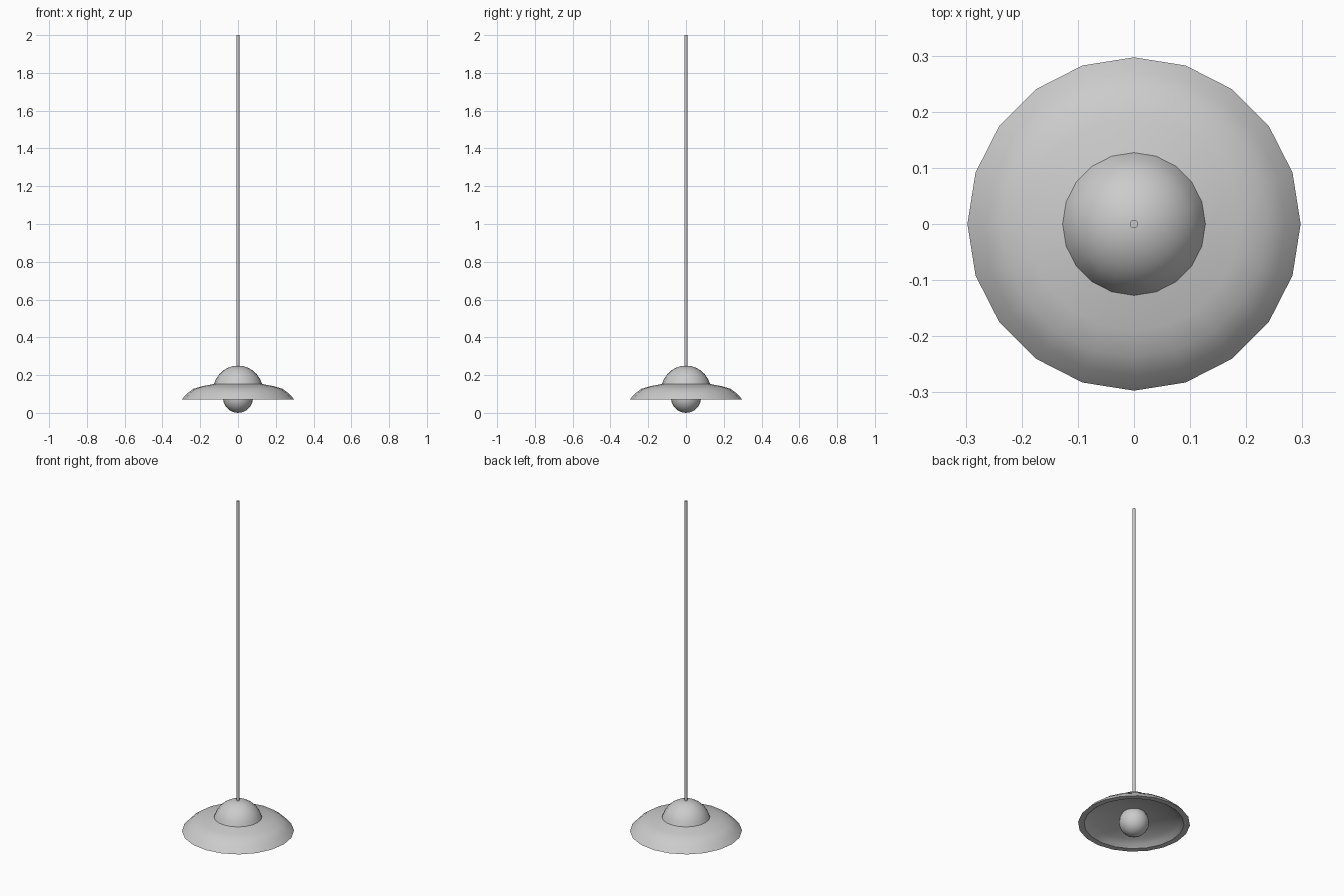
import bpy, bmesh, math

if "Cube" in bpy.data.objects:
    bpy.data.objects.remove(bpy.data.objects["Cube"])

SIDES = 20


def lathe(name, profile, sides=SIDES, angle=30):
    """Revolve an (r, z) profile about z; points with r = 0 become poles."""
    bm = bmesh.new()
    rings = []
    for r, z in profile:
        if r == 0:
            rings.append([bm.verts.new((0, 0, z))] * sides)
        else:
            rings.append([bm.verts.new((r * math.cos(2 * math.pi * i / sides),
                                        r * math.sin(2 * math.pi * i / sides), z))
                          for i in range(sides)])
    for a, b in zip(rings, rings[1:]):
        for i in range(sides):
            j = (i + 1) % sides
            bm.faces.new(list(dict.fromkeys((a[i], a[j], b[j], b[i]))))
    bmesh.ops.recalc_face_normals(bm, faces=bm.faces)
    mesh = bpy.data.meshes.new(name)
    bm.to_mesh(mesh)
    bm.free()
    obj = bpy.data.objects.new(name, mesh)
    bpy.context.collection.objects.link(obj)
    bpy.ops.object.select_all(action='DESELECT')
    obj.select_set(True)
    bpy.context.view_layer.objects.active = obj
    bpy.ops.object.shade_smooth_by_angle(angle=math.radians(angle))
    return obj


def arc(radius, centre_z, start, end, steps):
    """Circular (r, z) arc, angles in degrees measured from straight up."""
    pts = []
    for k in range(steps + 1):
        t = math.radians(start + (end - start) * k / steps)
        r = radius * math.sin(t)
        pts.append((r if r > 1e-5 else 0, centre_z + radius * math.cos(t)))
    return pts


# Shade: domed cap, sloping brim, flat rim and shallow underside
dome = arc(0.132, 0.118, 0, 74.5, 6)
brim = [(0.19, 0.141), (0.237, 0.127), (0.27, 0.102), (0.297, 0.072)]
underside = [(0.265, 0.072), (0.245, 0.088), (0.218, 0.102),
             (0.12, 0.125), (0, 0.137)]
lathe("lamp_shade", dome + brim + underside, angle=35)

# Bulb
lathe("bulb", arc(0.08, 0.08, 0, 180, 10))

# Hanging cord
lathe("cord", [(0, 0.24), (0.0075, 0.24), (0.0075, 2.0), (0, 2.0)], sides=16)
